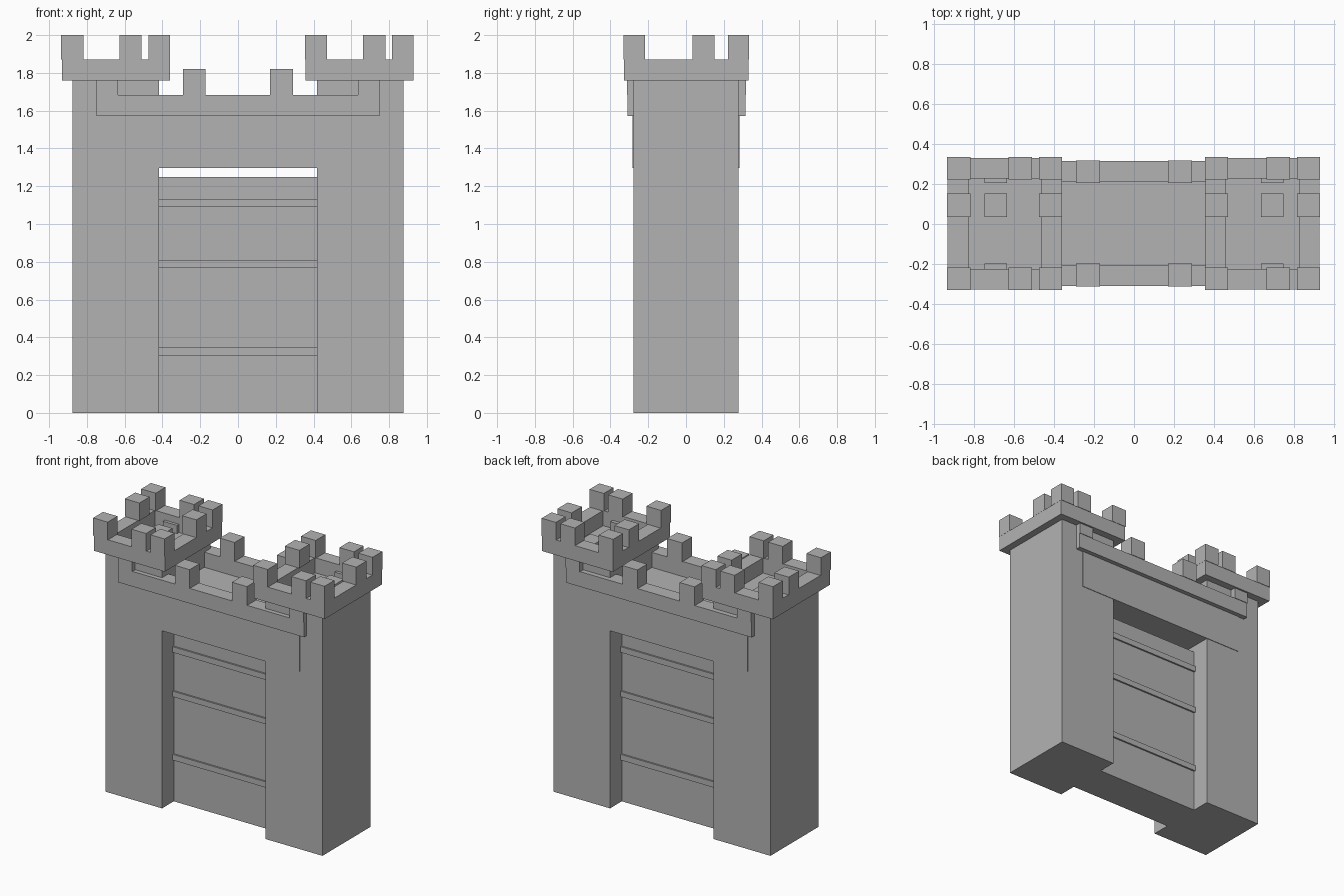
import bpy
import bmesh

cube = bpy.data.objects.get("Cube")
if cube:
    bpy.data.objects.remove(cube, do_unlink=True)

# Single stone colour
stone = bpy.data.materials.new("stone_grey")
stone.use_nodes = True
stone.diffuse_color = (0.45, 0.45, 0.45, 1)
bsdf = next(n for n in stone.node_tree.nodes if n.type == "BSDF_PRINCIPLED")
bsdf.inputs["Base Color"].default_value = (0.45, 0.45, 0.45, 1)
bsdf.inputs["Roughness"].default_value = 0.9


def finish(name, bm):
    bmesh.ops.recalc_face_normals(bm, faces=bm.faces)
    mesh = bpy.data.meshes.new(name)
    bm.to_mesh(mesh)
    bm.free()
    mesh.materials.append(stone)
    obj = bpy.data.objects.new(name, mesh)
    bpy.context.collection.objects.link(obj)
    return obj


def add_box(bm, x, y, z):
    """Add a box given (min, max) on each axis."""
    verts = bmesh.ops.create_cube(bm, size=1)["verts"]
    for v in verts:
        v.co = [r[0] + (c + 0.5) * (r[1] - r[0]) for c, r in zip(v.co, (x, y, z))]


def boxes(name, items):
    bm = bmesh.new()
    for item in items:
        add_box(bm, *item)
    return finish(name, bm)


def parapet(name, x, y, z, t):
    """Rectangular wall ring of thickness t."""
    bm = bmesh.new()
    loops = []
    for inset, height in ((0, z[0]), (0, z[1]), (t, z[1]), (t, z[0])):
        x0, x1 = x[0] + inset, x[1] - inset
        y0, y1 = y[0] + inset, y[1] - inset
        loops.append([bm.verts.new((px, py, height))
                      for px, py in ((x0, y0), (x1, y0), (x1, y1), (x0, y1))])
    for k in range(4):
        a, b = loops[k], loops[(k + 1) % 4]
        for i in range(4):
            j = (i + 1) % 4
            bm.faces.new((a[i], a[j], b[j], b[i]))
    return finish(name, bm)


def merlons(name, xs, ys, z):
    """Merlons at every outer cell of the grid of x and y ranges."""
    items = []
    for i, x in enumerate(xs):
        for j, y in enumerate(ys):
            if i in (0, len(xs) - 1) or j in (0, len(ys) - 1):
                items.append((x, y, z))
    return boxes(name, items)


# Towers: same crown pattern on both, shifted rather than mirrored
for side, body, x0 in (("right", (-0.876, -0.418), -0.932),
                       ("left", (0.418, 0.876), 0.358)):
    boxes(side + "_tower", [(body, (-0.278, 0.278), (0, 1.76))])
    parapet(side + "_tower_parapet", (x0, x0 + 0.571), (-0.328, 0.331),
            (1.76, 1.87), 0.103)
    merlons(side + "_tower_merlons",
            [(x0 - 0.004, x0 + 0.113), (x0 + 0.305, x0 + 0.422), (x0 + 0.458, x0 + 0.572)],
            [(-0.331, -0.218), (0.034, 0.152), (0.222, 0.334)], (1.87, 2.0))

# Bridge wall above the gate, with its own battlements running into the towers
boxes("bridge_wall", [((-0.693, 0.693), (-0.282, 0.282), (1.297, 1.572))])
parapet("bridge_parapet", (-0.749, 0.749), (-0.31, 0.314), (1.572, 1.682), 0.105)
merlons("bridge_merlons",
        [(-0.749, -0.635), (-0.291, -0.171), (0.17, 0.291), (0.635, 0.749)],
        [(-0.313, -0.198), (0.034, 0.152), (0.206, 0.318)], (1.682, 1.82))
# The walkway itself stays clear: only the end merlons use the middle row

# Gate panel and its cross bands, recessed on both sides
boxes("gate_panel", [((-0.418, 0.418), (-0.143, 0.143), (0, 1.25))])
boxes("gate_bands", [((-0.418, 0.418), (-0.155, 0.155), z)
                     for z in ((0.305, 0.347), (0.767, 0.808), (1.09, 1.132))])
